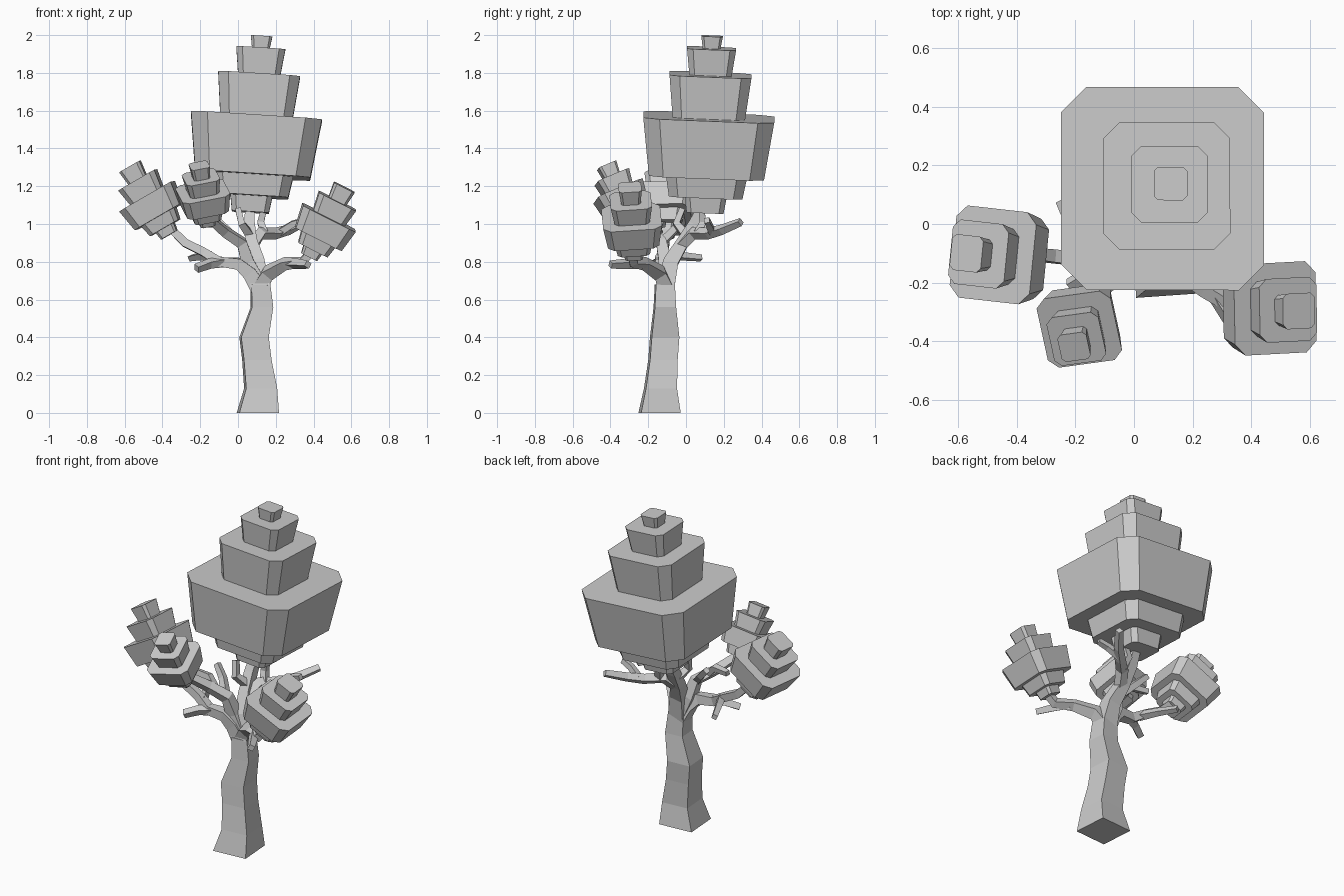
import bpy
import bmesh
from math import cos, sin, radians
from mathutils import Vector

cube = bpy.data.objects.get("Cube")
if cube:
    bpy.data.objects.remove(cube, do_unlink=True)

GREY = (0.6, 0.6, 0.6, 1)
grey = bpy.data.materials.new("plain_grey")
grey.use_nodes = True
grey.diffuse_color = GREY
grey.node_tree.nodes["Principled BSDF"].inputs["Base Color"].default_value = GREY

UP = Vector((0, 0, 1))
SQUARE = [(-1, -1), (1, -1), (1, 1), (-1, 1)]
K = 0.75  # where the chamfered corner starts
OCTAGON = [(-K, -1), (K, -1), (1, -K), (1, K), (K, 1), (-K, 1), (-1, K), (-1, -K)]


def finish(name, bm):
    """Turn a bmesh into a flat-shaded object."""
    bmesh.ops.recalc_face_normals(bm, faces=bm.faces)
    mesh = bpy.data.meshes.new(name)
    bm.to_mesh(mesh)
    bm.free()
    mesh.materials.append(grey)
    obj = bpy.data.objects.new(name, mesh)
    bpy.context.collection.objects.link(obj)


def ring(bm, shape, centre, axis, size, spin=0):
    """One cross-section, square to the axis."""
    turn = UP.rotation_difference(axis)
    c, s = cos(spin), sin(spin)
    return [bm.verts.new(centre + turn @ Vector((x * c - y * s, x * s + y * c, 0)) * size)
            for x, y in shape]


def skin(bm, rings):
    """Join successive cross-sections and cap both ends."""
    for a, b in zip(rings, rings[1:]):
        n = len(a)
        for i in range(n):
            j = (i + 1) % n
            bm.faces.new((a[i], a[j], b[j], b[i]))
    bm.faces.new(rings[0][::-1])
    bm.faces.new(rings[-1])


def limb(name, points, spin=0, upright=False):
    """Square tapering limb through (x, y, z, half width) points."""
    bm = bmesh.new()
    pos = [Vector(p[:3]) for p in points]
    rings = []
    for i, p in enumerate(points):
        axis = pos[min(i + 1, len(pos) - 1)] - pos[max(i - 1, 0)]
        rings.append(ring(bm, SQUARE, pos[i], UP if upright else axis.normalized(),
                          p[3], spin))
    skin(bm, rings)
    finish(name, bm)


def crown(name, tip, axis, scale, bands, spin=0):
    """Stack of chamfered blocks, each flaring towards its top."""
    bm = bmesh.new()
    axis = Vector(axis).normalized()
    base = Vector(tip) - axis * bands[-1][1] * scale
    for low, high, w_low, w_high in bands:
        skin(bm, [ring(bm, OCTAGON, base + axis * t * scale, axis, w * scale, radians(spin))
                  for t, w in ((low, w_low), (high, w_high))])
    finish(name, bm)


# Foliage: bands are bottom, top, half width at bottom, half width at top
BIG = [(0, .09, .098, .112), (.085, .2, .195, .215), (.195, .505, .305, .347),
       (.505, .73, .192, .217), (.73, .87, .112, .13), (.87, .935, .047, .057)]
SMALL = [(0, .3, .3, .35), (.28, .72, .55, .64), (.7, 1.5, .87, 1),
         (1.5, 2.13, .6, .7), (2.13, 2.65, .33, .39)]
crown("main_crown", (.125, .138, 1.995), (.064, .04, 1), 1, BIG)
crown("right_crown", (-.572, -.1, 1.305), (-.5, .03, .87), .158, SMALL, -6)
crown("front_crown", (-.205, -.42, 1.31), (-.12, -.4, .9), .13, SMALL, 10)
crown("left_crown", (.563, -.297, 1.195), (.45, -.05, .89), .156, SMALL, 2)

# Trunk
limb("trunk", [(.105, -.14, 0, .105), (.12, -.135, .13, .082), (.1, -.122, .28, .073),
               (.085, -.113, .4, .073), (.127, -.112, .56, .056), (.118, -.112, .68, .05)],
     radians(4), True)

# Main branches
limb("centre_branch", [(.118, -.112, .66, .05), (.1, -.08, .8, .04), (.07, -.02, .9, .032),
                       (.06, .04, 1.0, .028), (.065, .09, 1.1, .024)])
limb("right_branch", [(.11, -.11, .66, .045), (.06, -.12, .74, .037), (0, -.13, .79, .03),
                      (-.1, -.14, .8, .026), (-.18, -.12, .85, .022),
                      (-.28, -.11, .9, .022), (-.36, -.1, .98, .02)])
limb("front_branch", [(.1, -.11, .7, .04), (.05, -.11, .8, .034), (.02, -.13, .9, .028),
                      (-.07, -.18, .96, .024), (-.15, -.26, 1.03, .02)])
limb("left_branch", [(.12, -.11, .67, .042), (.16, -.14, .74, .034), (.25, -.22, .79, .026),
                     (.34, -.28, .8, .022), (.41, -.29, .87, .02)])
limb("back_branch", [(.075, -.03, .88, .026), (.12, .04, .95, .025), (.2, .12, .95, .022),
                     (.27, .19, .97, .02), (.35, .29, 1.01, .016)])

# Twigs
limb("low_right_twig", [(-.08, -.14, .8, .022), (-.15, -.17, .79, .02), (-.22, -.21, .765, .018)])
limb("back_right_twig", [(-.15, -.13, .83, .02), (-.2, -.03, .83, .017), (-.25, .08, .82, .014)])
limb("low_left_twig", [(.27, -.23, .79, .02), (.32, -.31, .79, .02), (.37, -.4, .785, .016)])
limb("upper_front_twig", [(-.04, -.16, .94, .02), (-.1, -.14, 1.0, .018), (-.2, -.12, 1.0, .014)])
limb("inner_right_twig", [(.01, -.13, .9, .02), (-.06, -.06, .97, .018), (-.12, -.03, 1.03, .015)])
limb("inner_back_twig", [(.14, .06, .95, .02), (.12, .09, 1.01, .018), (.14, .08, 1.09, .015)])
limb("inner_front_twig", [(.065, .0, .94, .022), (.02, -.05, 1.0, .018), (.0, -.02, 1.08, .015)])
limb("outer_back_twig", [(.22, .14, .955, .018), (.29, .12, 1.0, .016), (.35, .11, 1.02, .014)])
